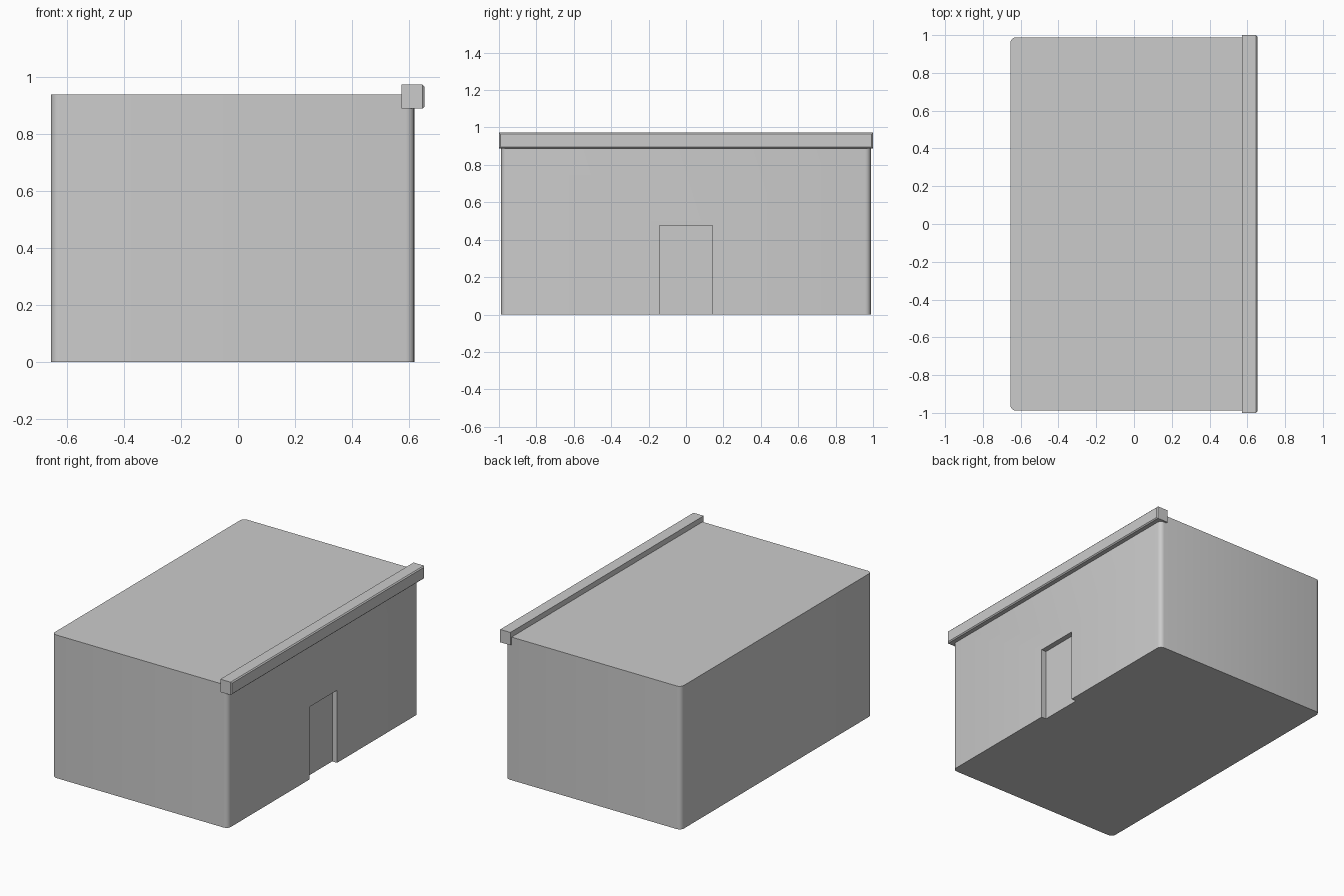
import bpy, bmesh

if "Cube" in bpy.data.objects:
    bpy.data.objects.remove(bpy.data.objects["Cube"])


def box(name, lo, hi, pick=None, width=0.0, segments=1):
    """Box between two corners; edges accepted by pick(edge) are bevelled."""
    bm = bmesh.new()
    bmesh.ops.create_cube(bm, size=1)
    for v in bm.verts:
        v.co = [(a + b) / 2 + c * (b - a) for a, b, c in zip(lo, hi, v.co)]
    if pick:
        edges = [e for e in bm.edges if pick(*e.verts)]
        bmesh.ops.bevel(bm, geom=edges, offset=width, offset_type='OFFSET',
                        segments=segments, profile=0.5, affect='EDGES')
    mesh = bpy.data.meshes.new(name)
    bm.to_mesh(mesh)
    bm.free()
    obj = bpy.data.objects.new(name, mesh)
    bpy.context.collection.objects.link(obj)
    return obj


# Building block with rounded vertical corners
body = box("building_body", (-0.655, -0.988, 0), (0.618, 0.988, 0.937),
           lambda a, b: abs(a.co.z - b.co.z) > 0.5, 0.03, 4)

# Shallow doorway recess, open at the ground
cutter = box("doorway_cutter", (0.583, -0.143, -0.1), (0.75, 0.143, 0.475))
cutter.hide_render = True
cutter.hide_set(True)
cut = body.modifiers.new("doorway", 'BOOLEAN')
cut.operation = 'DIFFERENCE'
cut.solver = 'EXACT'
cut.object = cutter

# Cornice beam along the front roof edge, outer face edges chamfered
box("roof_cornice", (0.572, -1, 0.888), (0.653, 1, 0.972),
    lambda a, b: min(a.co.x, b.co.x) > 0.6, 0.007)

# Smooth corners, crisp edges
bpy.ops.object.select_all(action='DESELECT')
bpy.context.view_layer.objects.active = body
body.select_set(True)
bpy.ops.object.modifier_apply(modifier=cut.name)
bpy.data.objects.remove(cutter)
bpy.ops.object.shade_smooth_by_angle(angle=0.6)
